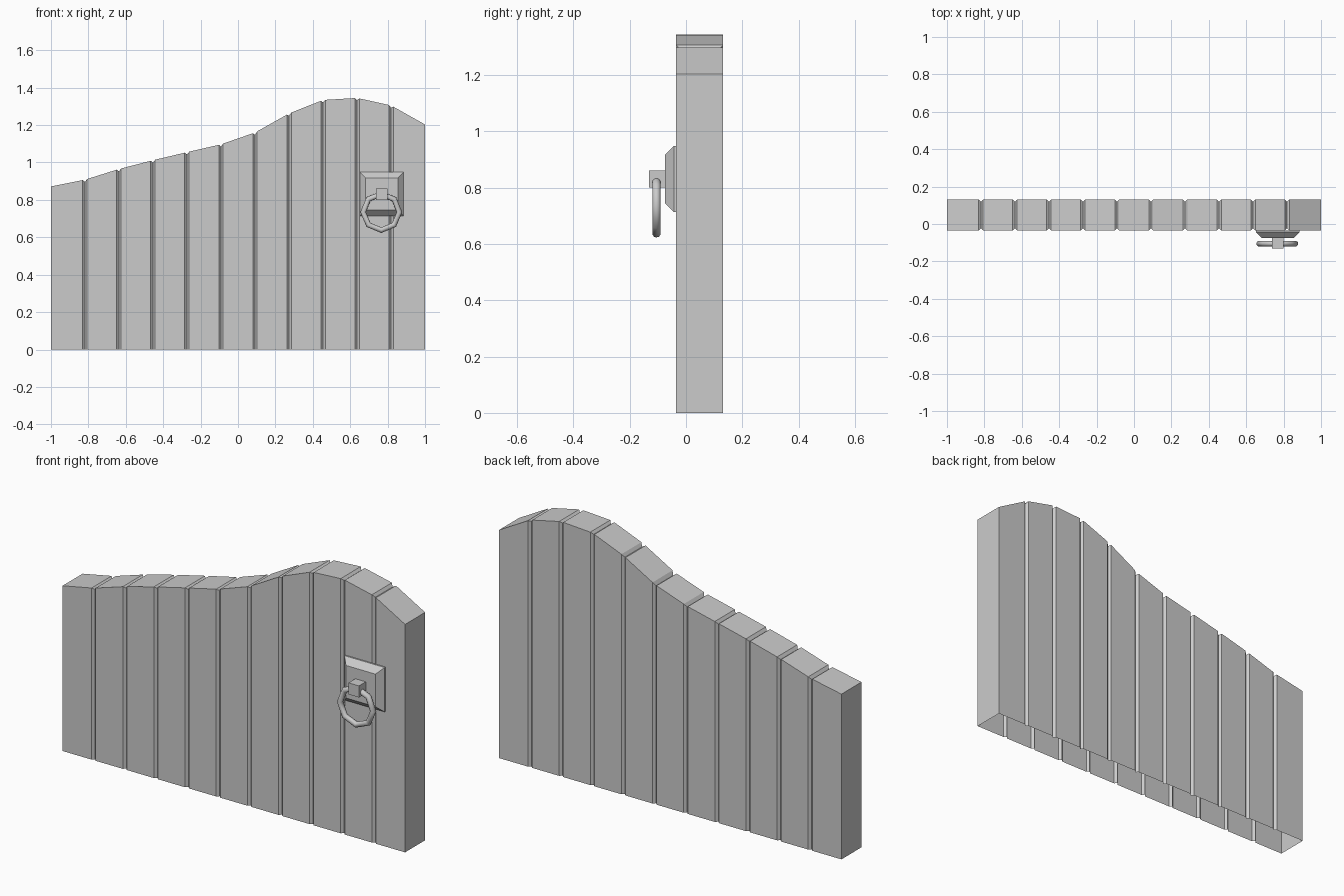
import bpy, bmesh, math

if "Cube" in bpy.data.objects:
    bpy.data.objects.remove(bpy.data.objects["Cube"])

FRONT, BACK = -0.035, 0.132
G = 0.012  # groove half width and depth


def make_object(name, bm):
    bmesh.ops.recalc_face_normals(bm, faces=bm.faces)
    me = bpy.data.meshes.new(name)
    bm.to_mesh(me)
    bm.free()
    ob = bpy.data.objects.new(name, me)
    bpy.context.collection.objects.link(ob)
    return ob


def loft(bm, rings, closed=True):
    n = len(rings[0])
    for a, b in zip(rings, rings[1:]):
        for i in range(n if closed else n - 1):
            j = (i + 1) % n
            bm.faces.new((a[i], a[j], b[j], b[i]))
    bm.faces.new(rings[0])
    bm.faces.new(rings[-1])


# Planked gate: eleven boards with V grooves, curved top, open underside
tops = [0.872, 0.908, 0.965, 1.012, 1.055, 1.097, 1.16, 1.262, 1.334, 1.345, 1.305, 1.203]
step = 2 / 11


def top_at(x):
    t = min(max((x + 1) / step, 0), 10.9999)
    i = int(t)
    return tops[i] + (tops[i + 1] - tops[i]) * (t - i)


stations = [(-1, 0)]
for k in range(1, 11):
    x = -1 + k * step
    stations += [(x - G, 0), (x, G), (x + G, 0)]
stations.append((1, 0))

bm = bmesh.new()
rings = []
for x, d in stations:
    z = (tops[-1] if x == 1 else top_at(x)) - d
    rings.append([bm.verts.new(p) for p in (
        (x, FRONT + d, 0), (x, FRONT + d, z), (x, BACK - d, z), (x, BACK - d, 0))])
loft(bm, rings, closed=False)
make_object("gate_planks", bm)

# Square handle plate with sloped rim
bm = bmesh.new()
rings = []
for y, h in ((FRONT, 0.117), (-0.043, 0.117), (-0.075, 0.086)):
    rings.append([bm.verts.new((0.769 + sx * h, y, 0.831 + sz * h))
                  for sx, sz in ((-1, -1), (1, -1), (1, 1), (-1, 1))])
loft(bm, rings)
make_object("handle_plate", bm)

# Block holding the ring
bpy.ops.mesh.primitive_cube_add(size=1, location=(0.768, -0.1025, 0.831))
block = bpy.context.object
block.name = "ring_holder"
block.scale = (0.061, 0.059, 0.061)

# Eight-sided pull ring
bpy.ops.mesh.primitive_torus_add(major_segments=8, minor_segments=10,
                                 major_radius=0.097, minor_radius=0.015,
                                 location=(0.766, -0.105, 0.735),
                                 rotation=(math.pi / 2, 0, 0))
bpy.context.object.name = "pull_ring"
bpy.ops.object.shade_smooth_by_angle(angle=math.radians(60))
